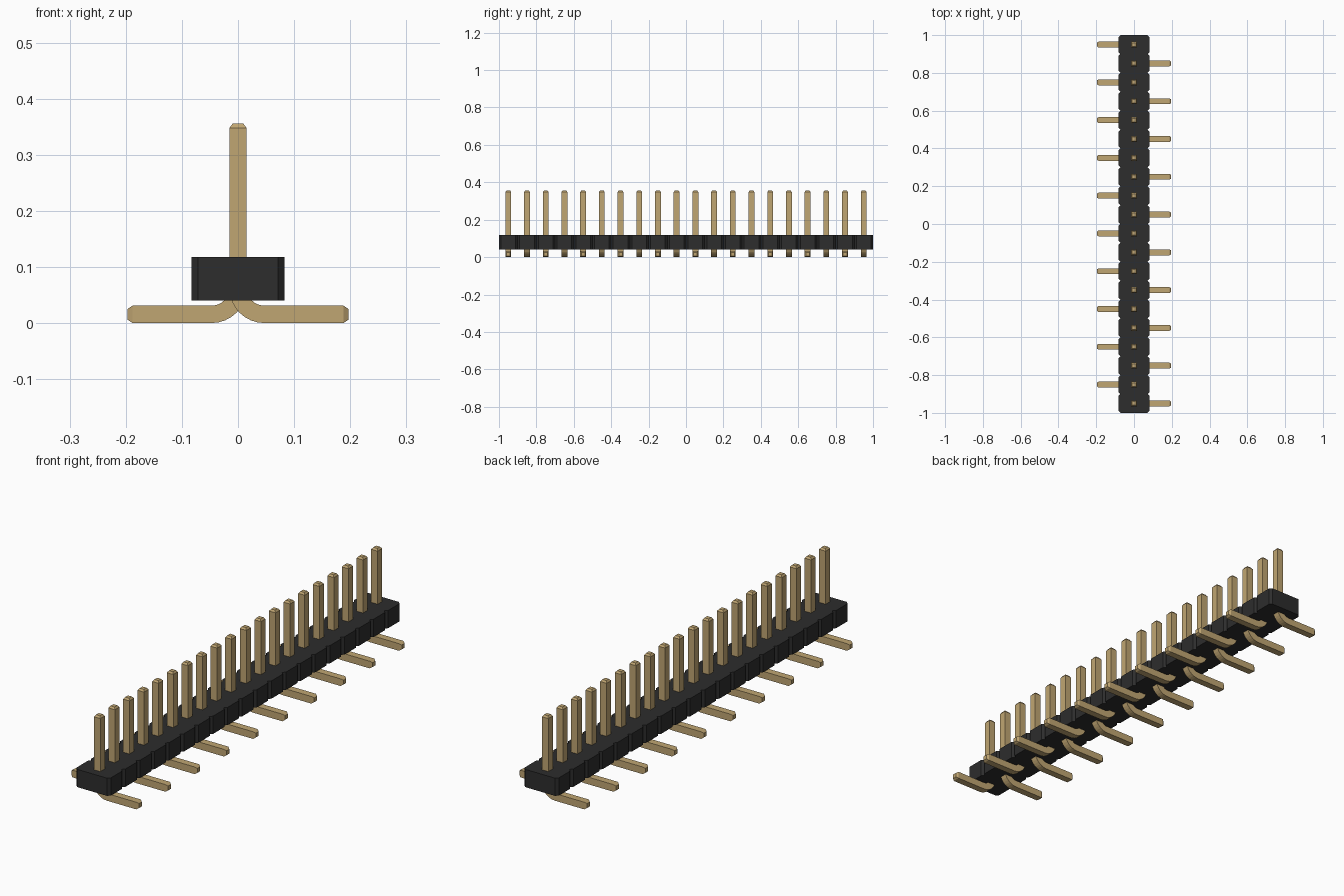
import bpy
import bmesh
import math
from mathutils import Vector

cube = bpy.data.objects.get("Cube")
if cube:
    bpy.data.objects.remove(cube, do_unlink=True)

COUNT, PITCH = 20, 0.1
HALF = 0.0155          # half thickness of a pin
TIP = 0.0095           # half thickness of a tapered pin end


def material(name, color, roughness):
    mat = bpy.data.materials.new(name)
    mat.use_nodes = True
    mat.diffuse_color = color
    shader = mat.node_tree.nodes["Principled BSDF"]
    shader.inputs["Base Color"].default_value = color
    shader.inputs["Roughness"].default_value = roughness
    return mat


def finish(name, bm, mat):
    bmesh.ops.recalc_face_normals(bm, faces=bm.faces)
    mesh = bpy.data.meshes.new(name)
    bm.to_mesh(mesh)
    bm.free()
    mesh.materials.append(mat)
    obj = bpy.data.objects.new(name, mesh)
    bpy.context.collection.objects.link(obj)
    return obj


gold = material("pale gold", (0.53, 0.38, 0.17, 1), 0.5)
black = material("black plastic", (0.026, 0.026, 0.026, 1), 0.6)


# Housing: chain of chamfered blocks, one outline extruded upward
def build_housing():
    wide, chamfer, bottom, top = 0.0825, 0.011, 0.041, 0.118
    narrow = wide - chamfer
    side = [(narrow, -1.0)]
    for i in range(COUNT):
        y = -1 + i * PITCH
        side += [(wide, y + chamfer), (wide, y + PITCH - chamfer), (narrow, y + PITCH)]
    outline = side + [(-x, y) for x, y in reversed(side)]
    bm = bmesh.new()
    face = bm.faces.new([bm.verts.new((x, y, bottom)) for x, y in outline])
    up = bmesh.ops.extrude_face_region(bm, geom=[face])["geom"]
    bmesh.ops.translate(bm, vec=(0, 0, top - bottom),
                        verts=[v for v in up if isinstance(v, bmesh.types.BMVert)])
    finish("housing", bm, black)


# Pin: square section swept down, round a bend and out along the foot
def build_pin_mesh():
    radius, steps = 0.047, 8
    level = 0.016
    path = [(0, 0.356, 0, TIP), (0, 0.348, 0, HALF)]
    for i in range(steps + 1):
        a = math.pi / 2 * i / steps
        path.append((radius * (1 - math.cos(a)),
                     level + radius * (1 - math.sin(a)), a, HALF))
    path += [(0.188, level, math.pi / 2, HALF), (0.197, level, math.pi / 2, TIP)]
    bm = bmesh.new()
    rings = []
    for x, z, a, h in path:
        across = Vector((math.cos(a), 0, math.sin(a))) * h
        deep = Vector((0, h, 0))
        mid = Vector((x, 0, z))
        rings.append([bm.verts.new(mid + across * s + deep * t)
                      for s, t in ((1, 1), (-1, 1), (-1, -1), (1, -1))])
    for a, b in zip(rings, rings[1:]):
        for i in range(4):
            j = (i + 1) % 4
            bm.faces.new((a[i], a[j], b[j], b[i]))
    bm.faces.new(rings[0])
    bm.faces.new(rings[-1])
    return bm


build_housing()

# Row of pins with feet alternating left and right
first = finish("pin_1", build_pin_mesh(), gold)
for i in range(COUNT):
    pin = first if i == 0 else bpy.data.objects.new(f"pin_{i + 1}", first.data)
    if i:
        bpy.context.collection.objects.link(pin)
    pin.location.y = -1 + PITCH * (i + 0.5)
    pin.rotation_euler.z = math.pi * (i % 2)
